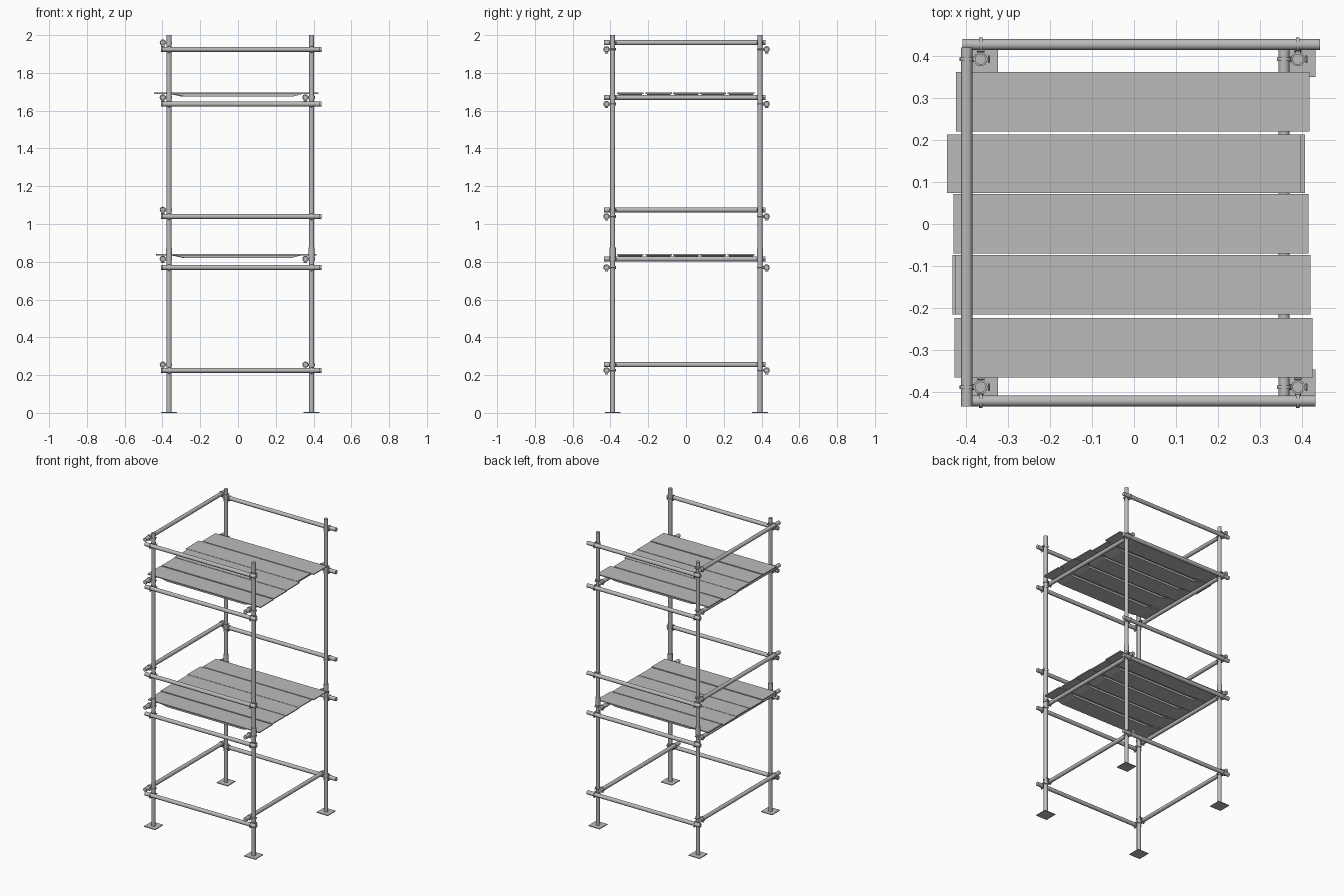
import bpy, bmesh, math
from mathutils import Vector

if "Cube" in bpy.data.objects:
    bpy.data.objects.remove(bpy.data.objects["Cube"])

steel = bpy.data.materials.new("galvanised_grey")
steel.use_nodes = True
GREY = (0.5, 0.5, 0.5, 1)
steel.diffuse_color = GREY
steel.node_tree.nodes["Principled BSDF"].inputs["Base Color"].default_value = GREY

R = 0.0132                      # tube radius
FRONT, BACK = -0.388, 0.392     # post rows
LEFT, RIGHT = 0.39, -0.365
X, Y, Z = Vector((1, 0, 0)), Vector((0, 1, 0)), Vector((0, 0, 1))


def add_tube(bm, a, b, radius, sides=16):
    a, b = Vector(a), Vector(b)
    made = bmesh.ops.create_cone(bm, cap_ends=True, segments=sides, radius1=radius,
                                 radius2=radius, depth=(b - a).length)["verts"]
    turn = Z.rotation_difference(b - a).to_matrix()
    for v in made:
        v.co = turn @ v.co + (a + b) / 2


def add_box(bm, lo, hi):
    lo, hi = Vector(lo), Vector(hi)
    for v in bmesh.ops.create_cube(bm, size=1)["verts"]:
        v.co = (lo + hi) / 2 + v.co * (hi - lo)


def finish(name, bm, smooth=True):
    bmesh.ops.recalc_face_normals(bm, faces=bm.faces)
    mesh = bpy.data.meshes.new(name)
    bm.to_mesh(mesh)
    bm.free()
    mesh.materials.append(steel)
    ob = bpy.data.objects.new(name, mesh)
    bpy.context.collection.objects.link(ob)
    if smooth:
        bpy.ops.object.select_all(action="DESELECT")
        ob.select_set(True)
        bpy.context.view_layer.objects.active = ob
        bpy.ops.object.shade_smooth_by_angle(angle=math.radians(40))
    return ob


def tube(name, a, b, radius=R):
    bm = bmesh.new()
    add_tube(bm, a, b, radius)
    finish(name, bm)


def coupler(name, post, bar, along):
    """Clamp band on the post, band on the bar, and a bolt beside each."""
    bm = bmesh.new()
    post, bar = Vector(post), Vector(bar)
    out = (bar - post).normalized()
    add_tube(bm, post - Z * 0.007, post + Z * 0.007, R + 0.0035)
    add_tube(bm, bar - along * 0.004, bar + along * 0.004, R + 0.0035)
    add_tube(bm, post + out * 0.012, bar - out * 0.012, 0.007, 8)
    bolt = post + along * 0.02
    add_tube(bm, bolt - out * 0.009, bolt + out * 0.009, 0.0032, 6)
    bolt = bar - Z * 0.019
    add_tube(bm, bolt - out * 0.009, bolt + out * 0.009, 0.0032, 6)
    finish(name, bm)


def board(name, x0, x1, y0, y1, top):
    """Flat deck sheet with a stiffening tray below, tapered at both ends."""
    bm = bmesh.new()
    add_box(bm, (x0, y0, top - 0.006), (x1, y1, top))
    outline = [(x0 + 0.08, -0.006), (x0 + 0.14, -0.019),
               (x1 - 0.13, -0.019), (x1 - 0.08, -0.006)]
    rims = [[bm.verts.new((x, y, top + z)) for x, z in outline]
            for y in (y0 + 0.008, y1 - 0.008)]
    for rim in rims:
        bm.faces.new(rim)
    for i in range(4):
        j = (i + 1) % 4
        bm.faces.new((rims[0][i], rims[0][j], rims[1][j], rims[1][i]))
    finish(name, bm, smooth=False)


# Posts, base plates and joint sleeves
for side, px in (("left", LEFT), ("right", RIGHT)):
    for end, py in (("front", FRONT), ("back", BACK)):
        tag = f"{end}_{side}"
        tube(f"post_{tag}", (px, py, 0.004), (px, py, 2.0))
        tube(f"joint_sleeve_{tag}", (px, py, 0.825), (px, py, 0.875), R + 0.003)
        bm = bmesh.new()
        add_box(bm, (px - 0.042, py - 0.042, 0), (px + 0.042, py + 0.042, 0.005))
        finish(f"base_plate_{tag}", bm, smooth=False)

# Long rails along the front and back
for end, py, ry, x0, x1 in (("front", FRONT, -0.421, -0.402, 0.432),
                            ("back", BACK, 0.427, -0.408, 0.443)):
    for level, z in enumerate((0.225, 0.77, 1.04, 1.635, 1.925), 1):
        tube(f"rail_{end}_{level}", (x0, ry, z), (x1, ry, z))
        for side, px in (("left", LEFT), ("right", RIGHT)):
            coupler(f"rail_coupler_{end}_{side}_{level}", (px, py, z), (px, ry, z), X)

# Cross tubes at the sides; the left side has no guard rails
for side, px, levels in (("right", RIGHT, (0.255, 0.815, 1.075, 1.67, 1.96)),
                         ("left", LEFT, (0.255, 0.815, 1.67))):
    bx = px - 0.033
    for level, z in enumerate(levels, 1):
        tube(f"cross_tube_{side}_{level}", (bx, -0.434, z), (bx, 0.42, z))
        for end, py in (("front", FRONT), ("back", BACK)):
            coupler(f"cross_coupler_{side}_{end}_{level}", (px, py, z), (bx, py, z), Y)

# Two decks of five loosely laid boards: y range, then x range on each deck
rows = [((0.22, 0.362), (-0.423, 0.418), (-0.42, 0.416)),
        ((0.074, 0.213), (-0.445, 0.397), (-0.434, 0.407)),
        ((-0.07, 0.071), (-0.43, 0.415), (-0.428, 0.412)),
        ((-0.215, -0.074), (-0.425, 0.42), (-0.432, 0.41)),
        ((-0.365, -0.224), (-0.427, 0.425), (-0.424, 0.416))]
for n, (ys, upper, lower) in enumerate(rows, 1):
    board(f"upper_board_{n}", *upper, *ys, 1.695)
    board(f"lower_board_{n}", *lower, *ys, 0.84)
